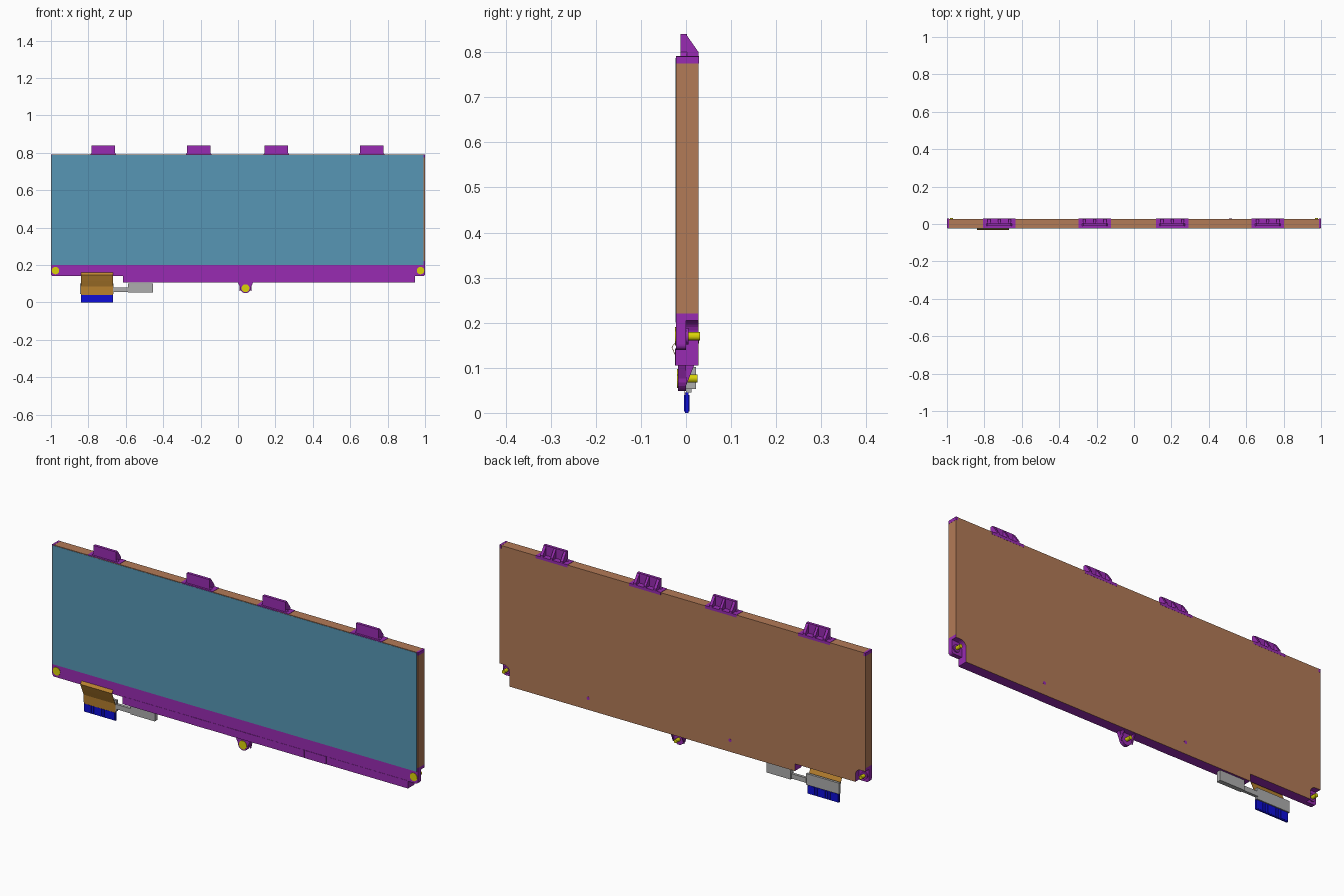
import bpy, bmesh, math

cube = bpy.data.objects.get("Cube")
if cube:
    bpy.data.objects.remove(cube, do_unlink=True)


def material(name, *rgb):
    lin = [c / 12.92 if c < 0.04 else ((c + 0.055) / 1.055) ** 2.4 for c in rgb] + [1]
    m = bpy.data.materials.new(name)
    m.use_nodes = True
    m.diffuse_color = lin
    m.node_tree.nodes["Principled BSDF"].inputs["Base Color"].default_value = lin
    return m


TEAL = material("teal screen", 0.34, 0.59, 0.71)
BROWN = material("copper brown", 0.70, 0.48, 0.34)
PURPLE = material("purple frame", 0.60, 0.17, 0.70)
YELLOW = material("yellow screw", 0.86, 0.83, 0.03)
BLUE = material("blue contacts", 0.05, 0.05, 0.85)
GREY = material("light grey", 0.68, 0.68, 0.68)
ORANGE = material("orange film", 0.74, 0.52, 0.19)


def prism(name, pts, lo, hi, mat, axis="y"):
    """Extrude a closed outline: (x, z) along y, or (y, z) along x."""
    bm = bmesh.new()
    place = (lambda p, t: (p[0], t, p[1])) if axis == "y" else (lambda p, t: (t, p[0], p[1]))
    face = bm.faces.new([bm.verts.new(place(p, lo)) for p in pts])
    ext = bmesh.ops.extrude_face_region(bm, geom=[face])
    for v in ext["geom"]:
        if isinstance(v, bmesh.types.BMVert):
            v.co["xyz".index(axis)] = hi
    bmesh.ops.recalc_face_normals(bm, faces=bm.faces)
    mesh = bpy.data.meshes.new(name)
    bm.to_mesh(mesh)
    bm.free()
    ob = bpy.data.objects.new(name, mesh)
    bpy.context.collection.objects.link(ob)
    mesh.materials.append(mat)
    return ob


def box(name, x0, x1, y0, y1, z0, z1, mat):
    return prism(name, [(x0, z0), (x1, z0), (x1, z1), (x0, z1)], y0, y1, mat)


def arc(cx, cz, r, a0, a1, n=6):
    return [(cx + r * math.cos(math.radians(a0 + (a1 - a0) * i / n)),
             cz + r * math.sin(math.radians(a0 + (a1 - a0) * i / n))) for i in range(n + 1)]


def disc(name, x, z, r, y0, y1, mat):
    return prism(name, arc(x, z, r, 0, 345, 23), y0, y1, mat)


FRONT, BACK, SKIN = -0.022, 0.028, 0.0265
TOP, STEP, LOW = 0.79, 0.14, 0.105

# Main slab, screen and back skin with rounded corner notches
box("panel_body", -1, 1, FRONT, SKIN, 0.22, TOP, BROWN)
box("screen", -0.998, 0.993, FRONT - 0.0012, FRONT, 0.2, 0.787, TEAL)


def notched(top):
    right = [(0.945, LOW)] + arc(0.975, 0.175, 0.03, 180, 90) + [(1, 0.205), (1, top)]
    left = [(-1, top), (-1, 0.205)] + arc(-0.975, 0.175, 0.03, 90, 0)
    return right + left + [(-0.945, STEP), (-0.615, STEP), (-0.615, LOW)]


prism("back_skin", notched(TOP), SKIN, BACK, BROWN)
prism("lower_core", notched(0.22), 0.0, SKIN, PURPLE)

# Front strip of the frame
strip = ([(-1, 0.22)] + arc(-0.988, 0.152, 0.012, 180, 270, 4)
         + [(-0.615, STEP), (-0.615, LOW), (0.945, LOW), (0.945, STEP)]
         + arc(0.988, 0.152, 0.012, 270, 360, 4) + [(1, 0.22)])
prism("front_strip", strip, FRONT, 0.0, PURPLE)

# Shallow raised segments along the lower edge
seams = [-0.615, -0.24, -0.14, -0.04, 0.13, 0.38, 0.5, 0.945]
for i, (a, b) in enumerate(zip(seams, seams[1:])):
    box("edge_segment", a, b - 0.002, FRONT - (0.002 if i % 2 else 0.001), FRONT, LOW, 0.143, PURPLE)

# Corner caps at the top
for s in (-1, 1):
    x0, x1 = sorted((s * 0.99, s * 1.0008))
    box("corner_cap", x0, x1, FRONT - 0.0005, BACK + 0.0005, 0.775, TOP + 0.0005, PURPLE)

# Hooked tabs: foot, front wall and sloping ribs
slope = [(-0.012, TOP), (-0.012, 0.84), (0.0, 0.84), (BACK, 0.8), (BACK, TOP)]
for cx in (-0.72, -0.21, 0.205, 0.715):
    box("tab_foot", cx - 0.087, cx + 0.087, FRONT, BACK + 0.0006, 0.778, TOP + 0.0015, PURPLE)
    wall = [(cx - 0.07, TOP), (cx + 0.07, TOP), (cx + 0.062, 0.8),
            (cx + 0.062, 0.835), (cx + 0.057, 0.84), (cx - 0.057, 0.84),
            (cx - 0.062, 0.835), (cx - 0.062, 0.8)]
    prism("tab_wall", wall, -0.012, 0.002, PURPLE)
    for off, w in ((-0.055, 0.007), (0, 0.006), (0.055, 0.007)):
        prism("tab_rib", slope, cx + off - w, cx + off + w, PURPLE, "x")

# Corner screws with bosses
for x in (-0.976, 0.976):
    disc("corner_screw_head", x, 0.17, 0.02, FRONT - 0.002, FRONT + 0.002, YELLOW)
    disc("corner_screw_boss", x, 0.17, 0.018, 0.0, 0.005, PURPLE)
    disc("corner_screw_shaft", x, 0.17, 0.009, 0.0, 0.031, YELLOW)

# Middle lug with its screw
lug = [(0.0, 0.11), (0.0, LOW)] + arc(0.04, 0.076, 0.027, 180, 360, 10) + [(0.08, LOW), (0.08, 0.11)]
prism("middle_lug", lug, -0.018, 0.0, PURPLE)
for x in (0.008, 0.066):
    prism("lug_gusset", [(0.0, 0.06), (0.018, LOW), (0.0, LOW)], x, x + 0.006, PURPLE, "x")
disc("middle_screw_head", 0.04, 0.076, 0.021, -0.02, -0.017, YELLOW)
disc("middle_screw_shaft", 0.04, 0.076, 0.009, 0.0, 0.026, YELLOW)

# Small holes in the back
for x in (0.515, -0.26):
    disc("back_hole", x, 0.162, 0.008, BACK, BACK + 0.0006, PURPLE)

# Bent film leading to the connector
path = [(-0.018, 0.165), (-0.032, 0.146), (-0.019, 0.115), (-0.006, 0.085), (-0.003, 0.04)]
film = path + [(y + 0.0015, z) for y, z in reversed(path)]
prism("flex_film", film, -0.84, -0.667, ORANGE, "x")

# Grey connector board, arm and end block
box("connector_board", -0.845, -0.665, 0.0, 0.012, 0.045, 0.1, GREY)
box("connector_arm", -0.668, -0.58, 0.002, 0.016, 0.056, 0.08, GREY)
box("connector_block", -0.587, -0.455, 0.0, 0.022, 0.053, 0.102, GREY)

# Blue contact strip with fine ribs
box("contact_strip", -0.84, -0.667, -0.002, 0.006, 0.0, 0.045, BLUE)
for i in range(12):
    x = -0.837 + i * 0.0143
    box("contact_rib", x, x + 0.008, -0.004, 0.008, 0.003, 0.04, BLUE)
